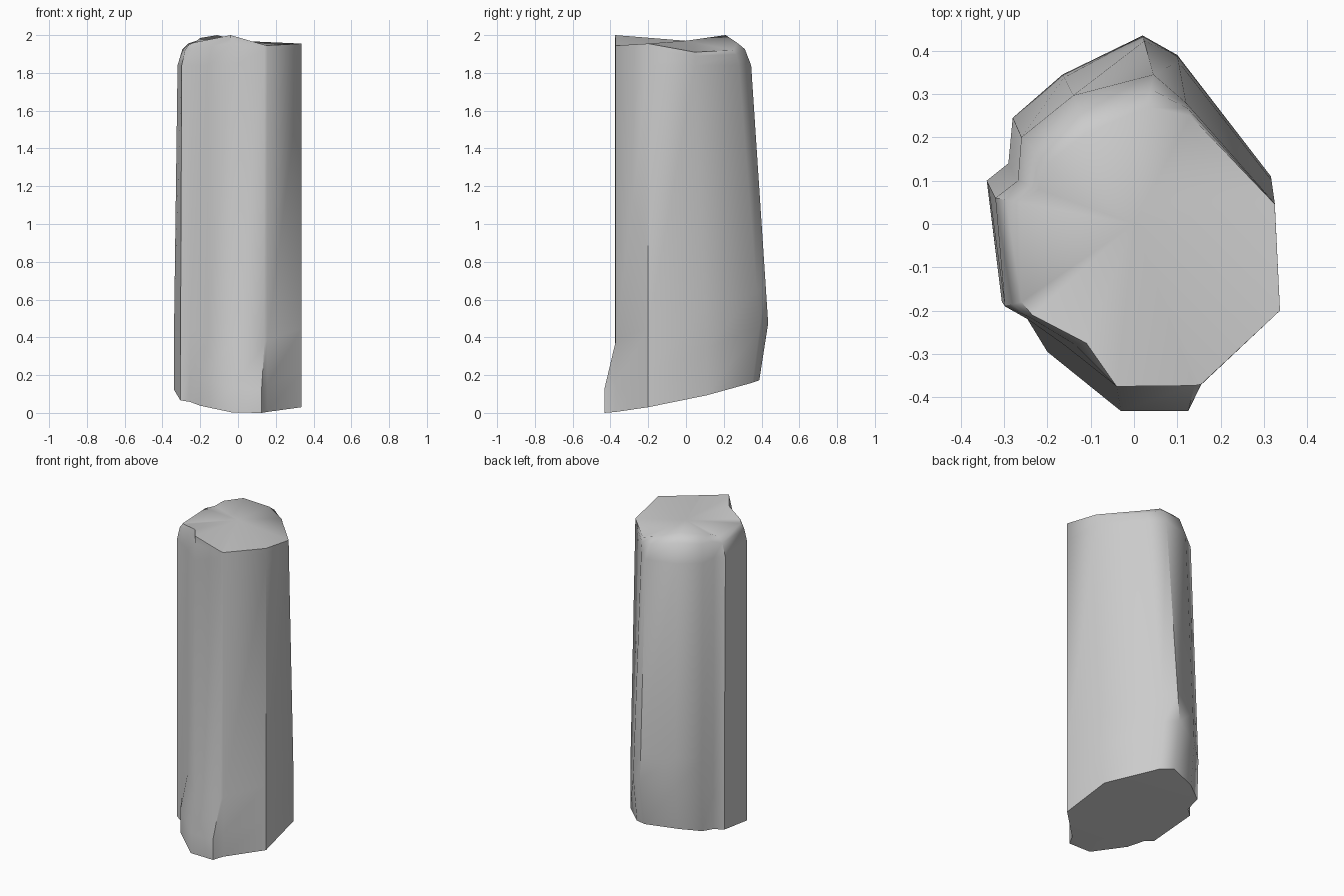
import bpy
import bmesh
import math
from mathutils import Vector

cube = bpy.data.objects.get("Cube")
if cube:
    bpy.data.objects.remove(cube, do_unlink=True)

# Plan outlines, counter-clockwise from the front: flared foot, shaft, top rim
foot = [(-.03, -.432), (.125, -.432), (.155, -.371), (.337, -.2), (.316, .11),
        (.1, .39), (.02, .435), (-.165, .345), (-.28, .245), (-.29, .14),
        (-.34, .1), (-.305, -.18), (-.255, -.205), (-.2, -.295)]
shaft = [(-.04, -.375), (.14, -.373), (.155, -.37), (.337, -.2), (.325, .048),
         (.12, .28), (.045, .345), (-.14, .297), (-.26, .2), (-.268, .1),
         (-.32, .06), (-.298, -.19), (-.245, -.22), (-.16, -.28)]
rim = [(-.04, -.375, 2), (.14, -.373, 1.948), (.155, -.37, 1.945),
       (.337, -.2, 1.955), (.325, .046, 1.91), (.13, .25, 1.92),
       (.03, .27, 1.96), (-.11, .21, 2), (-.2, .14, 1.985), (-.22, .08, 1.97),
       (-.265, .05, 1.955), (-.26, -.18, 1.95), (-.235, -.21, 1.96),
       (-.11, -.275, 1.985)]


def column(low, high, top):
    """Points of one upright edge, from the sloping base to the worn rim."""
    x, y = low
    base = Vector((x, y - .2 * max(0, y - .2), max(0, .087 + .2 * y - .05 * x)))
    flare = Vector((x, y, .3 + .4 * y))
    shoulder = Vector((*high, 1.84))
    crown = Vector(top)
    # the front foot steps back to the shaft just above the flare
    knee = flare.lerp(shoulder, .14)
    if y < -.25:
        knee.xy = shoulder.xy
    bevel = shoulder.lerp(crown, .45)
    bevel.z = shoulder.z + .72 * (crown.z - shoulder.z)
    return [base, flare, knee, shoulder, bevel, crown]


# Loft the shaft between neighbouring upright edges
bm = bmesh.new()
columns = [[bm.verts.new(p) for p in column(*parts)]
           for parts in zip(foot, shaft, rim)]
for a, b in zip(columns, columns[1:] + columns[:1]):
    for i in range(len(a) - 1):
        bm.faces.new((a[i], b[i], b[i + 1], a[i + 1]))

# Close the sloping base and the slightly dished top
bm.faces.new([c[0] for c in reversed(columns)])
centre = bm.verts.new((0, 0, 1.97))
for a, b in zip(columns, columns[1:] + columns[:1]):
    bm.faces.new((a[-1], b[-1], centre))
bmesh.ops.triangulate(bm, faces=[f for f in bm.faces if len(f.verts) > 4])
bmesh.ops.recalc_face_normals(bm, faces=bm.faces)

mesh = bpy.data.meshes.new("rock_pillar")
bm.to_mesh(mesh)
bm.free()
pillar = bpy.data.objects.new("rock_pillar", mesh)
bpy.context.collection.objects.link(pillar)

# Plain grey stone
stone = bpy.data.materials.new("grey_stone")
stone.use_nodes = True
grey = (.6, .6, .6, 1)
stone.diffuse_color = grey
stone.node_tree.nodes["Principled BSDF"].inputs["Base Color"].default_value = grey
mesh.materials.append(stone)

# Soft faces with crisp broken edges
bpy.ops.object.select_all(action="DESELECT")
pillar.select_set(True)
bpy.context.view_layer.objects.active = pillar
bpy.ops.object.shade_smooth_by_angle(angle=math.radians(50))
